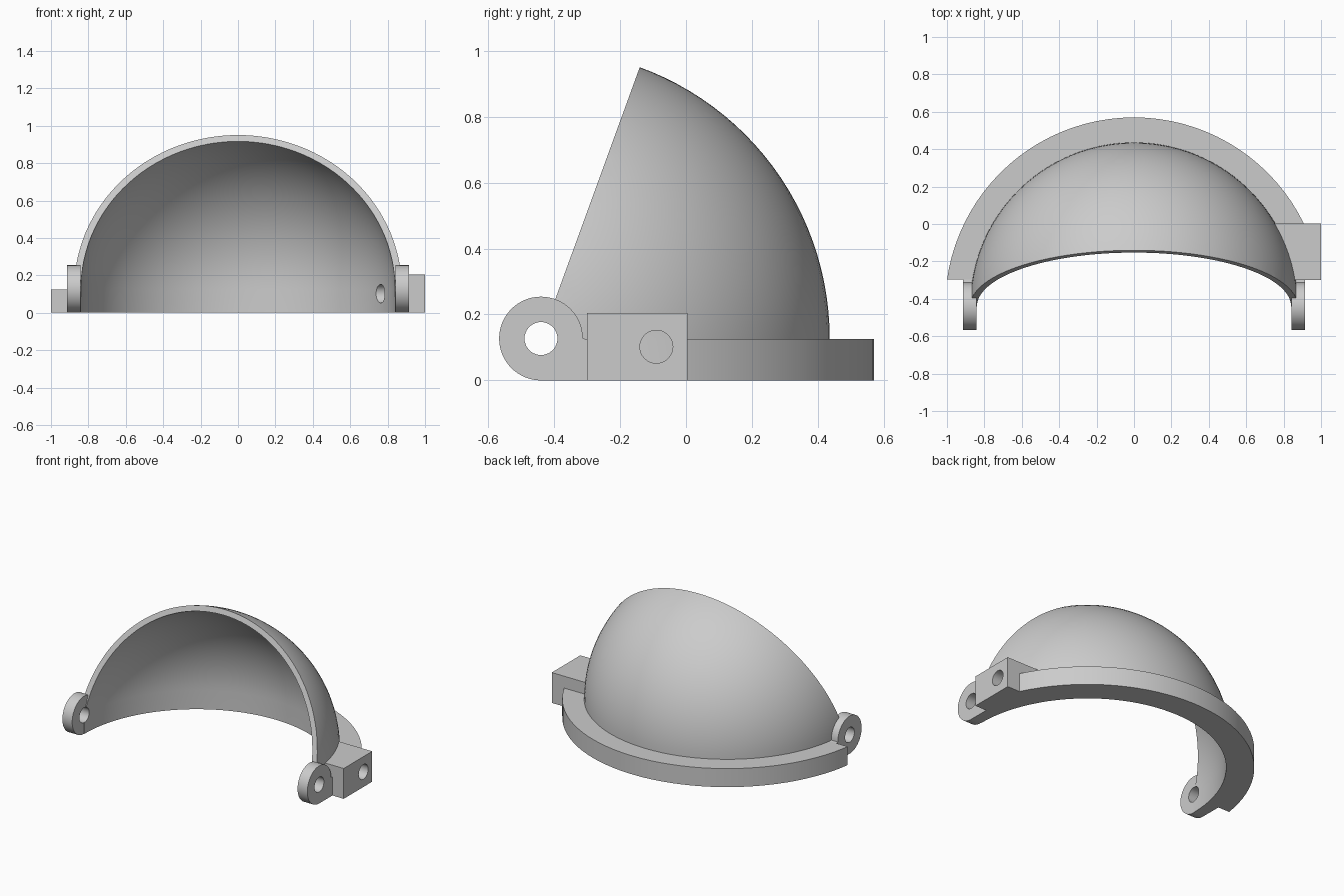
import bpy, bmesh
from math import radians, sin, cos, pi
from mathutils import Matrix, Vector

cube = bpy.data.objects.get("Cube")
if cube:
    bpy.data.objects.remove(cube, do_unlink=True)

HINGE = Vector((0, -0.44, 0.127))    # hinge axis, also the dome centre
OUTER, INNER, FLANGE = 0.876, 0.84, 1.01
FLANGE_END = -0.297

grey = bpy.data.materials.new("light grey")
grey.use_nodes = True
grey.diffuse_color = (0.6, 0.6, 0.6, 1)
grey.node_tree.nodes["Principled BSDF"].inputs["Base Color"].default_value = (0.6, 0.6, 0.6, 1)


def finish(name, bm):
    bmesh.ops.remove_doubles(bm, verts=bm.verts, dist=1e-5)
    bmesh.ops.recalc_face_normals(bm, faces=bm.faces)
    mesh = bpy.data.meshes.new(name)
    bm.to_mesh(mesh)
    bm.free()
    mesh.materials.append(grey)
    obj = bpy.data.objects.new(name, mesh)
    bpy.context.collection.objects.link(obj)
    return obj


def revolve(name, profile, steps=96):
    """Spin a closed (radius, z) profile around the upright dome axis."""
    bm = bmesh.new()
    verts = [bm.verts.new((r, HINGE.y, z)) for r, z in profile]
    edges = [bm.edges.new((a, b)) for a, b in zip(verts, verts[1:] + verts[:1])]
    bmesh.ops.spin(bm, geom=verts + edges, cent=(0, HINGE.y, 0), axis=(0, 0, 1),
                   angle=2 * pi, steps=steps, use_merge=False)
    return finish(name, bm)


def prism(name, outline, x0, x1):
    """Extrude a (y, z) outline along x."""
    bm = bmesh.new()
    face = bm.faces.new([bm.verts.new((x0, y, z)) for y, z in outline])
    new = bmesh.ops.extrude_face_region(bm, geom=[face])["geom"]
    bmesh.ops.translate(bm, vec=(x1 - x0, 0, 0),
                        verts=[v for v in new if isinstance(v, bmesh.types.BMVert)])
    return finish(name, bm)


def arc(cy, cz, r, start, end, n):
    steps = [radians(start + (end - start) * i / n) for i in range(n + 1)]
    return [(cy + r * cos(a), cz + r * sin(a)) for a in steps]


def rect(y0, y1, z0, z1):
    return [(y0, z0), (y1, z0), (y1, z1), (y0, z1)]


def cut(obj, *cutters):
    for cutter in cutters:
        cutter.hide_render = True
        mod = obj.modifiers.new("cut", "BOOLEAN")
        mod.operation, mod.solver, mod.object = "DIFFERENCE", "EXACT", cutter
        bpy.context.view_layer.objects.active = obj
        bpy.ops.object.modifier_apply(modifier=mod.name)


# Cutters
front_cut = prism("front_cutter", rect(-3, HINGE.y, -1, 2), -2, 2)
flange_cut = prism("flange_cutter", rect(-3, FLANGE_END, -1, 2), -2, 2)
tilt_cut = prism("tilt_cutter", rect(-3, 0, -3, 3), -2, 2)
tilt_cut.data.transform(Matrix.Translation(HINGE) @ Matrix.Rotation(radians(-20), 4, "X"))
hinge_hole = prism("hinge_hole_cutter", arc(HINGE.y, HINGE.z, 0.05, 0, 350, 35), -1.5, 1.5)
block_hole = prism("block_hole_cutter", arc(-0.09, 0.102, 0.05, 0, 350, 35), 0.5, 1.5)
core = revolve("core_cutter", [(0, -1), (0.855, -1), (0.855, 1), (0, 1)])

# Hollow dome with a straight skirt, sliced on a tilted plane
profile = ([(INNER, 0), (OUTER, 0)] + arc(0, HINGE.z, OUTER, 0, 90, 32)
           + arc(0, HINGE.z, INNER, 90, 0, 32))
dome = revolve("dome_shell", profile)
cut(dome, front_cut, tilt_cut, hinge_hole, block_hole)

# Flange around the base
flange = revolve("base_flange", rect(0.858, FLANGE, 0, 0.125))
cut(flange, flange_cut, block_hole)

# Hinge ears on both sides
ear_outline = arc(HINGE.y, HINGE.z, HINGE.z, 0, 270, 48) + [(FLANGE_END, 0), (FLANGE_END, 0.125)]
ears = []
for side, name in ((1, "left_hinge_ear"), (-1, "right_hinge_ear")):
    ear = prism(name, ear_outline, side * 0.842, side * 0.915)
    cut(ear, hinge_hole)
    ears.append(ear)

# Drilled block on the left side
block = prism("side_block", rect(-0.3, 0.004, 0, 0.205), 0.6, 1.0)
cut(block, core, block_hole)

# Remove the cutters and shade the parts
for cutter in (front_cut, flange_cut, tilt_cut, hinge_hole, block_hole, core):
    bpy.data.objects.remove(cutter, do_unlink=True)
for part in [dome, flange, block] + ears:
    bpy.ops.object.select_all(action="DESELECT")
    part.select_set(True)
    bpy.context.view_layer.objects.active = part
    bpy.ops.object.shade_smooth_by_angle(angle=radians(30))
